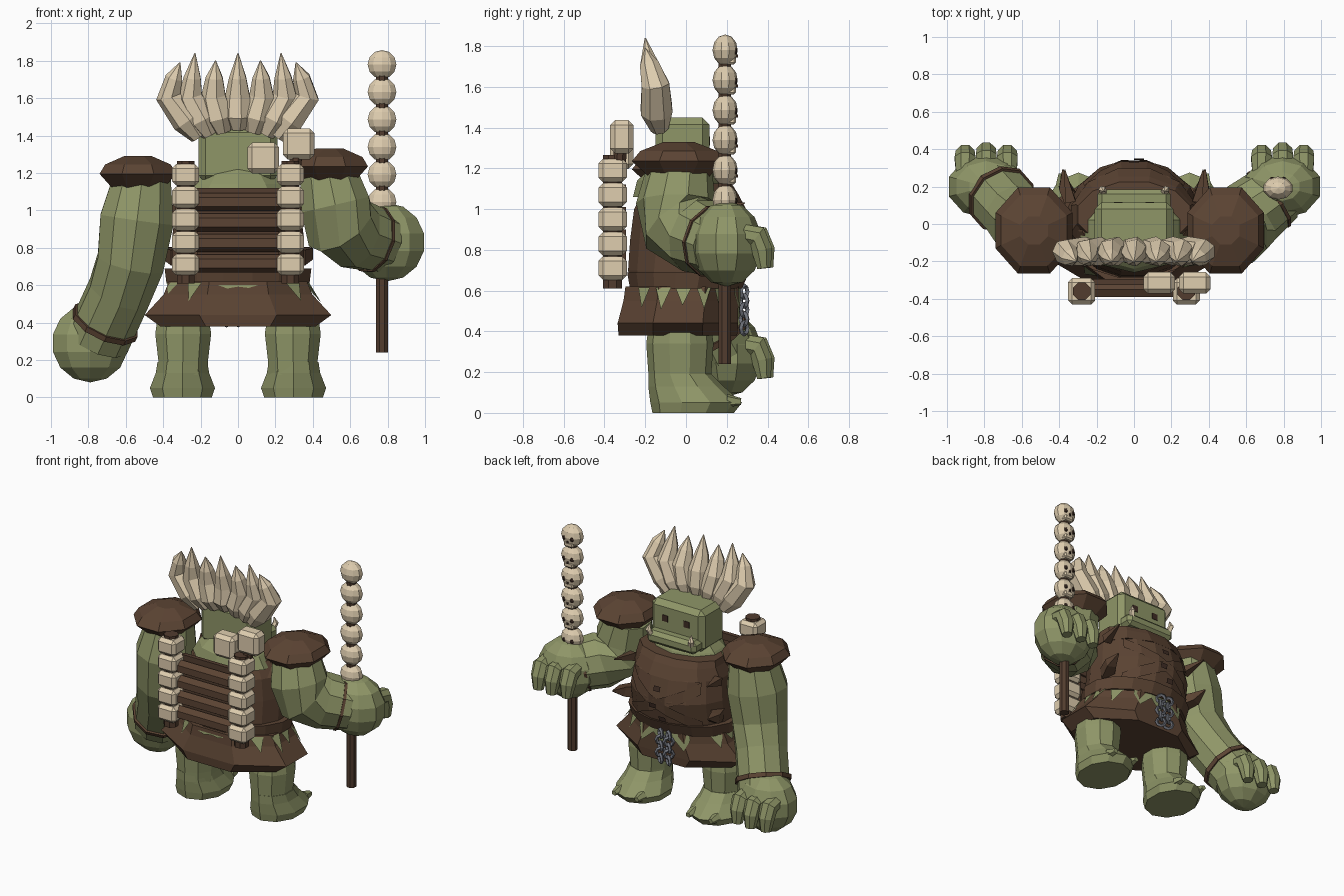
import bpy, bmesh, math, random
from mathutils import Vector

random.seed(4)
if "Cube" in bpy.data.objects:
    bpy.data.objects.remove(bpy.data.objects["Cube"])


def material(name, r, g, b):
    m = bpy.data.materials.new(name)
    m.use_nodes = True
    m.diffuse_color = (r, g, b, 1)
    m.node_tree.nodes["Principled BSDF"].inputs["Base Color"].default_value = (r, g, b, 1)
    return m


SKIN = material("green skin", .275, .305, .137)
LEATHER = material("brown leather", .105, .057, .033)
WOOD = material("dark wood", .085, .046, .028)
BONE = material("pale bone", .74, .615, .43)
DARK = material("dark hollow", .05, .026, .018)
METAL = material("grey metal", .16, .17, .2)


def finish(name, bm, mat):
    bmesh.ops.recalc_face_normals(bm, faces=bm.faces)
    me = bpy.data.meshes.new(name)
    bm.to_mesh(me)
    bm.free()
    me.materials.append(mat)
    ob = bpy.data.objects.new(name, me)
    bpy.context.scene.collection.objects.link(ob)
    return ob


def skin_rings(name, rings, mat):
    bm = bmesh.new()
    rows = [[bm.verts.new(p) for p in r] for r in rings]
    n = len(rows[0])
    for a, b in zip(rows, rows[1:]):
        for i in range(n):
            j = (i + 1) % n
            bm.faces.new((a[i], a[j], b[j], b[i]))
    bm.faces.new(rows[0])
    bm.faces.new(rows[-1])
    return finish(name, bm, mat)


def ring(z, rx, ry, cy, n, cx=0):
    """Horizontal ring with a flat side towards the front."""
    return [Vector((cx + rx * math.cos((i + .5) * math.tau / n),
                    cy + ry * math.sin((i + .5) * math.tau / n), z)) for i in range(n)]


def loft(name, profile, mat, n, cx=0):
    return skin_rings(name, [ring(*p, n, cx) for p in profile], mat)


def tube(name, path, radii, mat, n=8):
    """Skin circles of the given radii along a path."""
    pts = [Vector(p) for p in path]
    rings = []
    for k, p in enumerate(pts):
        t = (pts[min(k + 1, len(pts) - 1)] - pts[max(k - 1, 0)]).normalized()
        u = Vector((1, 0, 0)) if abs(t.x) < .9 else Vector((0, 1, 0))
        u = (u - t * u.dot(t)).normalized()
        v = t.cross(u)
        rings.append([p + radii[k] * (u * math.cos((i + .5) * math.tau / n)
                      + v * math.sin((i + .5) * math.tau / n)) for i in range(n)])
    return skin_rings(name, rings, mat)


def box(name, c, size, mat, bevel=0):
    bm = bmesh.new()
    bmesh.ops.create_cube(bm, size=1)
    bmesh.ops.scale(bm, vec=size, verts=bm.verts)
    ob = finish(name, bm, mat)
    ob.location = c
    if bevel:
        ob.modifiers.new("bevel", "BEVEL").width = bevel
    return ob


def ball(name, c, size, mat, u=10, v=7):
    bm = bmesh.new()
    bmesh.ops.create_uvsphere(bm, u_segments=u, v_segments=v, radius=1)
    bmesh.ops.scale(bm, vec=size, verts=bm.verts)
    ob = finish(name, bm, mat)
    ob.location = c
    return ob


def on_surface(profile, n, angle, z, off):
    """Point on a lofted faceted body, pushed outwards a little."""
    for a, b in zip(profile, profile[1:]):
        if min(a[0], b[0]) <= z <= max(a[0], b[0]):
            f = (z - a[0]) / (b[0] - a[0])
            _, rx, ry, cy = (p + (q - p) * f for p, q in zip(a, b))
            break
    r = ring(z, rx, ry, cy, n)
    k = (angle * n / math.tau - .5) % n
    i = int(k)
    p = r[i].lerp(r[(i + 1) % n], k - i)
    return p + Vector((math.cos(angle), math.sin(angle), 0)) * off


def patch(name, profile, n, corners, mat, off=.008):
    bm = bmesh.new()
    bm.faces.new([bm.verts.new(on_surface(profile, n, math.radians(a), z, off)) for a, z in corners])
    return finish(name, bm, mat)


# Torso, belt and skirt
TORSO = [(.56, .36, .26, -.01), (.7, .36, .3, .01), (.85, .36, .31, .03),
         (1.0, .34, .28, .02), (1.1, .28, .21, 0)]
SKIRT = [(.38, .45, .315, -.04), (.44, .54, .32, -.04), (.55, .43, .305, -.025), (.62, .4, .3, -.02)]
loft("torso_vest", TORSO, LEATHER, 16)
loft("neck", [(1.06, .3, .22, -.04), (1.14, .25, .2, -.04), (1.22, .18, .13, -.02)], SKIN, 10)
loft("collar", [(1.0, .35, .28, .025), (1.08, .32, .21, .05), (1.125, .31, .18, .05)], LEATHER, 12)
loft("belt", [(.61, .39, .28, .0), (.69, .4, .305, .01)], LEATHER, 16)
loft("skirt", SKIRT, LEATHER, 8)
for a in (-48, -25, -6, 14, 34, 140, 160, 180, 200, 225):
    patch("torn_gap", SKIRT, 8, [(a, .615), (a + 15, .615), (a + 8, random.uniform(.5, .57))], SKIN)
for a in (60, 80, 100):
    patch("belly_gap", SKIRT, 8, [(a, .615), (a + 20, .615), (a + 20, .58), (a + 10, .5), (a, .58)], SKIN, .01)
patch("back_gap", SKIRT, 8, [(255, .6), (285, .6), (278, .585), (270, .592), (262, .582)], SKIN)

# Chest straps with stitches
for s in (-1, 1):
    for k in range(5):
        a0, a1 = 90 + s * (50 - 20 * k), 90 + s * (30 - 20 * k)
        z0, z1 = 1.0 - .055 * k, .945 - .055 * k
        patch("chest_strap", TORSO, 16, [(a0, z0), (a1, z1), (a1, z1 - .08), (a0, z0 - .08)], LEATHER, .012)
    tube("side_flap", [(s * .32, .1, .75), (s * .37, .2, .77), (s * .38, .29, .8)], [.06, .045, .006], LEATHER, 4)
    tube("upper_flap", [(s * .34, .12, 1.0), (s * .37, .29, 1.03)], [.04, .004], LEATHER, 4)
for a, z in ((90, .95), (86, .83), (96, .74)):
    patch("stitch", TORSO, 16, [(a - 4, z), (a + 4, z), (a + 4, z - .035), (a - 4, z - .035)], DARK, .02)

# Hanging chain
for col in (-.062, .002):
    for k in range(5):
        bpy.ops.mesh.primitive_torus_add(major_segments=8, minor_segments=4, major_radius=.029, minor_radius=.012,
                                         location=(col, .285, .415 + .045 * k),
                                         rotation=(math.pi / 2, 0, .6 if k % 2 else -.6))
        link = bpy.context.object
        link.name = "chain_link"
        link.data.materials.append(METAL)

# Legs, feet and toe claws
for s in (-1, 1):
    loft("leg", [(.12, .135, .15, -.03), (.2, .14, .155, -.03), (.34, .157, .165, -.03), (.45, .14, .15, -.03)],
         SKIN, 10, s * .293)
    loft("foot", [(0, .165, .2, .035), (.05, .183, .225, .05), (.13, .15, .185, .0), (.19, .14, .155, -.03)],
         SKIN, 10, s * .297)
    for dx in (-.09, .09):
        tube("toe_claw", [(s * .295 + dx, .2, .06), (s * .295 + dx, .27, .055)], [.035, .018], SKIN, 5)

# Arms, hands, wrist bands and shoulder pads
ARMS = [
    ("low", [(-.51, -.03, 1.18), (-.54, -.04, .95), (-.575, -.02, .72), (-.635, .05, .56), (-.75, .18, .31)],
     [.16, .207, .188, .175, .175], (-.79, .2, .29), -.535, 1.12),
    ("high", [(.48, -.03, 1.2), (.52, -.05, 1.03), (.545, -.03, .92), (.63, .06, .87), (.77, .17, .83)],
     [.16, .195, .2, .19, .17], (.795, .2, .83), .49, 1.16)]
for side, path, radii, hand, pad_x, pad_z in ARMS:
    tube(side + "_arm", path, radii, SKIN, 10)
    h = Vector(hand)
    ball(side + "_hand", h, (.215, .175, .21), SKIN)
    for i in (-1, 0, 1):
        x, y = h.x + i * .113, h.y - .012 * abs(i)
        tube(side + "_finger", [(x, y + .08, h.z + .05), (x, y + .16, h.z + .035), (x, y + .185, h.z - .03),
                                (x, y + .195, h.z - .12)], [.052, .06, .055, .036], SKIN, 8)
    a, b = Vector(path[-2]), Vector(path[-1])
    tube(side + "_wrist_band", [a.lerp(b, .6), a.lerp(b, .7)], [radii[-1] + .014] * 2, LEATHER, 10)
    loft(side + "_shoulder_pad", [(pad_z, .15, .16, -.035), (pad_z + .075, .222, .25, -.035),
                                  (pad_z + .125, .19, .205, -.035), (pad_z + .17, .08, .08, -.035)],
         LEATHER, 8, pad_x)

# Head with jaw, eyes and tusks
box("head", (0, -.0175, 1.3), (.42, .265, .3), SKIN, .035)
box("jaw", (0, .1, 1.205), (.39, .17, .09), SKIN, .025)
for s in (-1, 1):
    box("eye", (s * .085, .114, 1.335), (.045, .009, .045), DARK)
    tube("tusk", [(s * .16, .165, 1.22), (s * .17, .185, 1.26), (s * .165, .175, 1.3)], [.022, .02, .003], BONE, 5)

# Crest of bone spikes
for s, base, mid, tip, top in ((1, 0, 0, 0, 1.84), (1, .08, .13, .12, 1.8), (-1, .08, .13, .12, 1.8),
                               (1, .15, .255, .23, 1.84), (-1, .15, .255, .23, 1.84),
                               (1, .21, .37, .31, 1.79), (-1, .21, .37, .31, 1.79)):
    tube("crest_spike", [(s * base, -.13, 1.435 - base * .2), (s * (base * .6 + mid * .4), -.145, 1.5 - base * .1),
                         (s * mid, -.15, 1.61), (s * (mid + tip) / 2, -.18, 1.71), (s * tip, -.2, top)],
         [.045, .08, .07, .048, .003], BONE, 7)

# Back rack: posts threaded with bone blocks, joined by bars
for s in (-1, 1):
    tube("rack_post", [(s * .28, -.36, .61), (s * .28, -.36, 1.265)], [.05, .05], WOOD)
    for k in range(5):
        box("bone_block", (s * .28, -.36, .71 + .12 * k), (.145, .14, .114), BONE, .022)
for k in range(4):
    z = .715 + .11 * k
    tube("rack_bar", [(-.25, -.35, z), (.25, -.35, z)], [.048, .048], LEATHER, 6)
    box("rack_slat", (0, -.31, z + .05), (.44, .03, .05), WOOD)
for x, z in ((.135, 1.28), (.325, 1.355)):
    box("loose_bone_block", (x, -.315, z), (.17, .115, .165), BONE, .025)
tube("block_peg", [(.3, -.33, 1.2), (.32, -.315, 1.36)], [.035, .035], WOOD)

# Staff of stacked skulls
tube("staff", [(.77, .19, .24), (.77, .19, 1.75)], [.034, .034], WOOD)
for k in range(6):
    z = 1.04 + .147 * k
    ball("skull", (.77, .192, z + .005), (.081, .062, .077), BONE, 10, 6)
    box("skull_jaw", (.77, .215, z - .045), (.075, .06, .04), BONE, .01)
    for s in (-1, 1):
        ball("eye_socket", (.77 + s * .03, .24, z), (.016, .013, .017), DARK, 6, 4)
    box("nose_hole", (.77, .25, z - .024), (.012, .008, .015), DARK)
